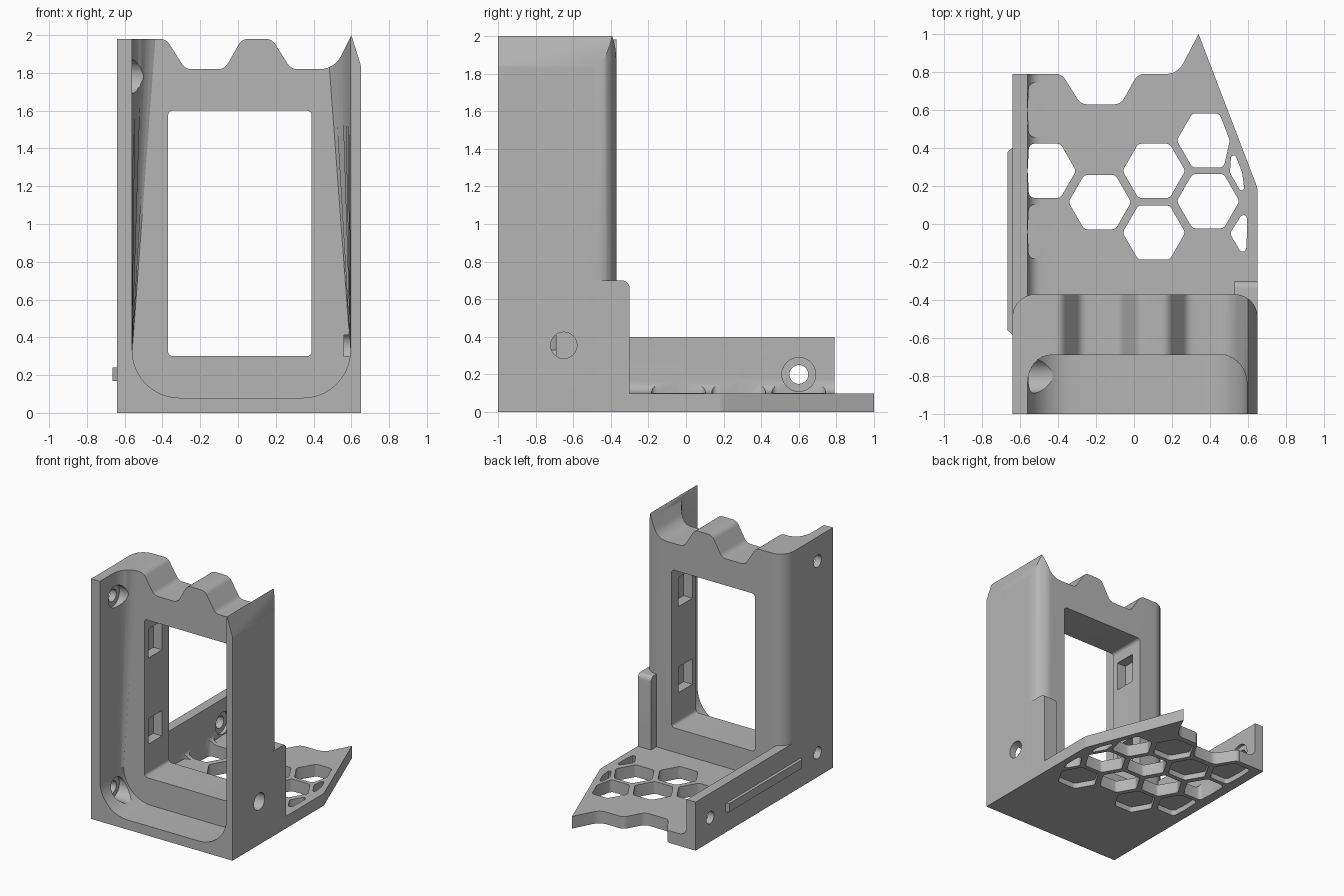
import bpy, bmesh, math
from mathutils import Vector

cube = bpy.data.objects.get("Cube")
if cube:
    bpy.data.objects.remove(cube, do_unlink=True)

grey = bpy.data.materials.new("plain grey")
grey.use_nodes = True
grey.diffuse_color = (0.46, 0.46, 0.46, 1)
grey.node_tree.nodes["Principled BSDF"].inputs["Base Color"].default_value = (0.46, 0.46, 0.46, 1)


def rounded(points, steps=6):
    """Outline from (a, b, radius) corners, each corner turned into an arc."""
    out = []
    n = len(points)
    for i, p in enumerate(points):
        c = Vector(p[:2])
        r = p[2] if len(p) > 2 else 0
        to_a = Vector(points[i - 1][:2]) - c
        to_b = Vector(points[(i + 1) % n][:2]) - c
        angle = to_a.angle(to_b)
        if r == 0 or angle > 3.1:
            out.append(c)
            continue
        t = min(r / math.tan(angle / 2), 0.45 * to_a.length, 0.45 * to_b.length)
        r = t * math.tan(angle / 2)
        a, b = to_a.normalized(), to_b.normalized()
        centre = c + (a + b).normalized() * (r / math.sin(angle / 2))
        start, end = c + a * t - centre, c + b * t - centre
        sweep = start.angle(end)
        for k in range(steps + 1):
            f = k / steps
            arc = start * math.sin((1 - f) * sweep) + end * math.sin(f * sweep)
            out.append(centre + arc / math.sin(sweep))
    return out


def prism(name, points, axis, lo, hi, end_round=0):
    """Extrude an outline along an axis; end_round fillets the far end."""
    place = {"x": lambda a, b, t: (t, a, b),
             "y": lambda a, b, t: (a, t, b),
             "z": lambda a, b, t: (a, b, t)}[axis]
    bm = bmesh.new()
    rings = [[bm.verts.new(place(p[0], p[1], t)) for p in points] for t in (lo, hi)]
    bm.faces.new(rings[0])
    far = bm.faces.new(rings[1])
    n = len(points)
    for i in range(n):
        j = (i + 1) % n
        bm.faces.new((rings[0][i], rings[0][j], rings[1][j], rings[1][i]))
    if end_round:
        bmesh.ops.bevel(bm, geom=list(far.edges), offset=end_round, segments=8,
                        profile=0.5, affect="EDGES")
    bmesh.ops.recalc_face_normals(bm, faces=bm.faces)
    mesh = bpy.data.meshes.new(name)
    bm.to_mesh(mesh)
    bm.free()
    mesh.materials.append(grey)
    ob = bpy.data.objects.new(name, mesh)
    bpy.context.collection.objects.link(ob)
    return ob


def rect(a0, a1, b0, b1, r=0):
    return rounded([(a0, b0, r), (a1, b0, r), (a1, b1, r), (a0, b1, r)])


def disc(a, b, r, n=32):
    return [(a + r * math.cos(math.tau * i / n), b + r * math.sin(math.tau * i / n))
            for i in range(n)]


def combine(target, tool, operation="DIFFERENCE"):
    tool.hide_render = True
    mod = target.modifiers.new("combine", "BOOLEAN")
    mod.object, mod.operation, mod.solver = tool, operation, "EXACT"
    bpy.context.view_layer.objects.active = target
    bpy.ops.object.modifier_apply(modifier=mod.name)
    bpy.data.objects.remove(tool, do_unlink=True)


def screw_hole(target, y, z):
    """Through hole with a counterbore on the inner side of the thin wall."""
    combine(target, prism("bore", disc(y, z, 0.05), "x", -0.75, -0.5))
    combine(target, prism("counterbore", disc(y, z, 0.09), "x", -0.585, -0.36))


# Tower: wavy top, rounded rear corners
tower = prism("tower", rounded([
    (-.64, 0), (.65, 0), (.65, 1.84, .05), (.6, 2), (.51, 1.82, .12), (.28, 1.82, .06),
    (.18, 1.98, .06), (.02, 1.98, .06), (-.07, 1.82, .06), (-.28, 1.82, .06),
    (-.38, 1.98, .06), (-.64, 1.98)]), "y", -1, -0.37)
combine(tower, prism("footprint", rounded([
    (-.64, -1.1), (.65, -1.1), (.65, -.37, .12), (-.64, -.37, .12)], 10),
    "z", -0.1, 2.2), "INTERSECT")

# Front cavity and window
combine(tower, prism("cavity", rounded([
    (-.56, .08, .25), (.595, .08, .25), (.595, 2.5), (-.56, 2.5)], 10),
    "y", -1.2, -0.69, 0.15))
combine(tower, prism("window", rect(-.37, .39, .3, 1.6, .025), "y", -0.9, -0.2))

# Square pockets in both window jambs
for x0, x1 in ((-.45, -.3), (.32, .47)):
    for z0, z1 in ((.55, .76), (1.26, 1.5)):
        combine(tower, prism("pocket", rect(-.64, -.46, z0, z1), "x", x0, x1))

# Screw holes in the tower
for z in (.2, 1.78):
    screw_hole(tower, -0.8, z)
combine(tower, prism("side_hole", disc(-.65, .355, .07), "x", 0.56, 0.8))

# Base plate with wavy rear edge, joined to the low side wall and its fillet
base = prism("base_plate", rounded([
    (-.64, -.49), (.65, -.49), (.65, .19, .08), (.34, 1), (.23, .79, .1), (.02, .79, .06),
    (-.07, .63, .06), (-.28, .63, .06), (-.38, .79, .06), (-.64, .79)]), "z", 0, 0.1)
combine(base, prism("side_wall", rounded([
    (-.64, 0), (-.4, 0), (-.4, .1), (-.56, .1, .15), (-.56, .4), (-.64, .4)], 8),
    "y", -0.49, 0.79), "UNION")


def hexagon(x, y):
    """Honeycomb cell kept clear of the side wall and the slanted edge."""
    cell = []
    for i in range(6):
        a = math.radians(60 * i)
        py = y + 0.165 * math.sin(a)
        limit = min(0.595, 0.34 + (1 - py) * 0.383 - 0.05)
        p = (max(-0.56, min(limit, x + 0.165 * math.cos(a))), py, 0.03)
        if not cell or math.dist(p[:2], cell[-1][:2]) > 0.01:
            cell.append(p)
    return rounded(cell, 4)


# Open cells, then blind cells recessed from underneath
for x, y in ((-.47, .28), (-.18, .115), (.105, .28), (.105, -.045), (.39, .12),
             (.39, .44), (.67, .27), (.67, -.05)):
    combine(base, prism("open_cell", hexagon(x, y), "z", -0.1, 0.3))
for x, y in ((-.47, -.04), (-.47, .6), (-.18, -.205), (-.18, .44), (.105, .6), (.39, -.205)):
    combine(base, prism("blind_cell", hexagon(x, y), "z", -0.1, 0.045))
    if x < -0.4:
        combine(base, prism("fillet_gap", hexagon(x, y), "z", 0.101, 0.3))
screw_hole(base, 0.6, 0.2)

# Corner block behind the tower
block = prism("corner_block", rounded([
    (-.5, 0), (-.3, 0), (-.3, .7, .04), (-.5, .7)]), "x", 0.53, 0.65)

# Guide rail on the outer side
rail = prism("guide_rail", [(-.63, -.59), (-.63, .41), (-.665, .38), (-.665, -.56)],
             "z", 0.17, 0.24)

for ob in (tower, base, block, rail):
    bpy.ops.object.select_all(action="DESELECT")
    ob.select_set(True)
    bpy.context.view_layer.objects.active = ob
    bpy.ops.object.shade_smooth_by_angle(angle=math.radians(30))
